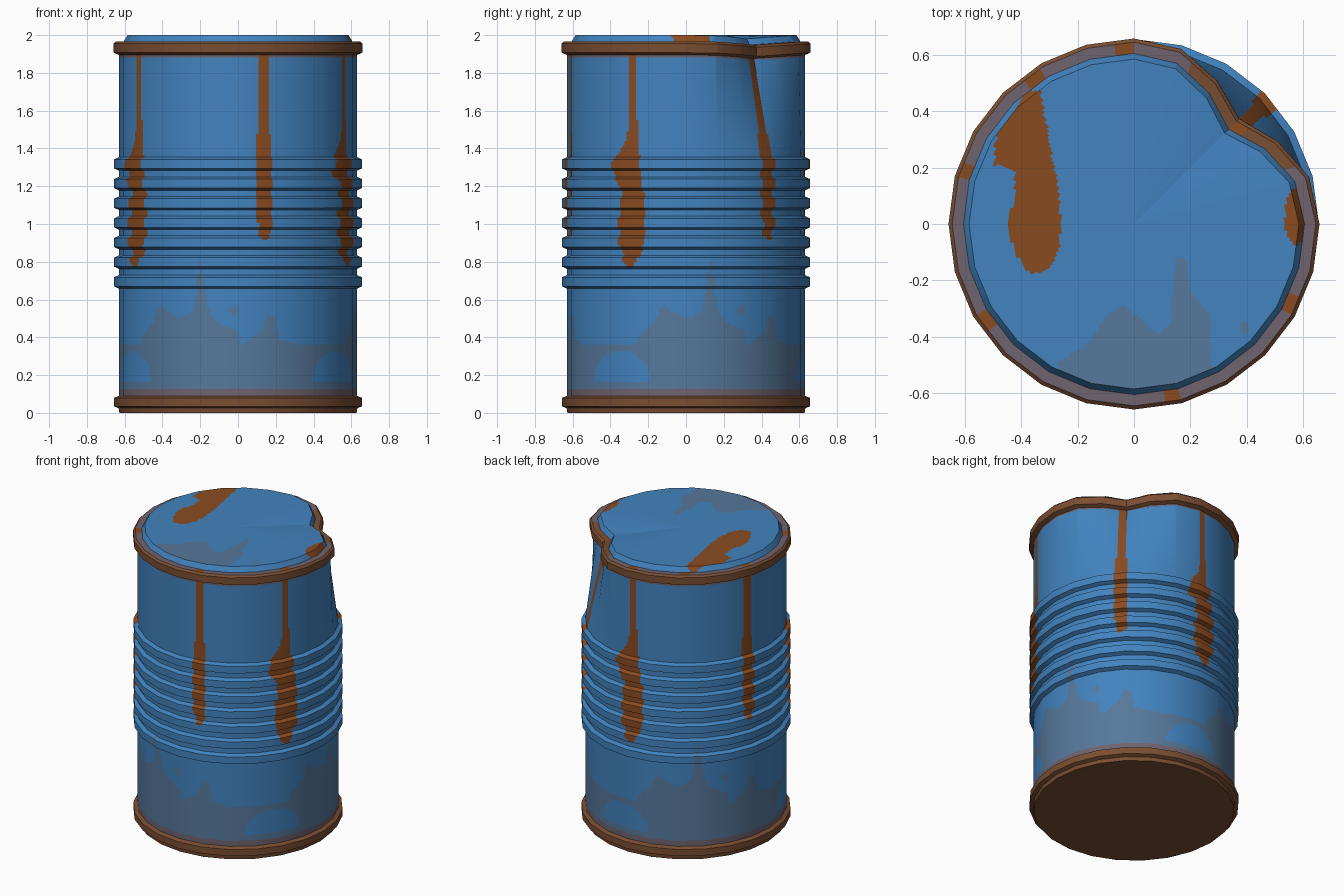
import bpy, math
from mathutils import Vector, Matrix

if "Cube" in bpy.data.objects:
    bpy.data.objects.remove(bpy.data.objects["Cube"])

SIDES, SUB = 24, 12
N = SIDES * SUB


def material(name, rgb):
    m = bpy.data.materials.new(name)
    m.diffuse_color = [((c / 255 + 0.055) / 1.055) ** 2.4 for c in rgb] + [1]
    m.use_nodes = True
    m.node_tree.nodes["Principled BSDF"].inputs["Base Color"].default_value = m.diffuse_color
    return m


MATS = [material("blue paint", (66, 131, 191)), material("rust streak", (138, 75, 33)),
        material("rim brown", (122, 78, 50)), material("worn grey blue", (86, 120, 155)),
        material("worn purple", (112, 99, 110))]
BLUE, RUST, BROWN, GREY, PURPLE = range(5)

# Dent in the upper back right edge: depth at each corner of the 24-gon
DENT = {1: 0.015, 2: 0.07, 3: 0.13, 4: 0.07, 5: 0.015}


def corner(k, r, z):
    k %= SIDES
    h = min(max((z - 1.36) / 0.55, 0), 1) * min(1, r / 0.585)
    d = DENT.get(k, 0) * h
    a = math.tau * k / SIDES
    dip = 0.15 * d if z > 1.88 else 0
    return Vector(((r - d) * math.cos(a), (r - d) * math.sin(a), z - dip))


def surface(j, r, z):
    k, t = divmod(j, SUB)
    return corner(k, r, z).lerp(corner(k + 1, r, z), t / SUB)


def refine(profile, step):
    out = [profile[0]]
    for (r0, z0), (r1, z1) in zip(profile, profile[1:]):
        n = max(1, math.ceil(math.hypot(r1 - r0, z1 - z0) / step - 0.01))
        out += [(r0 + (r1 - r0) * i / n, z0 + (z1 - z0) * i / n) for i in range(1, n + 1)]
    return out


def revolve(name, profile, step, rule, cap_bottom=False, cap_top=False):
    """Turn a profile into a 24-sided shell, coloured face by face by a rule."""
    prof = refine(profile, step)
    verts = [surface(j, r, z) for r, z in prof for j in range(N)]
    faces, mats, rot = [], [], []
    for i in range(len(prof) - 1):
        for j in range(N):
            a, b = i * N + j, i * N + (j + 1) % N
            faces.append((a, b, b + N, a + N))
            c = (verts[a] + verts[b] + verts[a + N] + verts[b + N]) / 4
            rm = (prof[i][0] + prof[i + 1][0]) / 2
            zm = (prof[i][1] + prof[i + 1][1]) / 2
            mats.append(rule((j + 0.5) * 360 / N, rm, zm, c.x, c.y))
            s = j % SUB
            t0, t1 = (s / SUB - 0.5), ((s + 1) / SUB - 0.5)
            rot.append((t0, t1, t1, t0))
    if cap_bottom:
        faces.append(tuple(reversed(range(N))))
    if cap_top:
        faces.append(tuple(range((len(prof) - 1) * N, len(prof) * N)))
    for _ in range(cap_bottom + cap_top):
        mats.append(rule(0, 0, prof[0][1], 0, 0))
        rot.append((0,) * N)
    me = bpy.data.meshes.new(name)
    me.from_pydata(verts, [], faces)
    for m in MATS:
        me.materials.append(m)
    me.polygons.foreach_set("material_index", mats)
    me.polygons.foreach_set("use_smooth", [True] * len(faces))
    me.update()
    # Round shading across the 24 flat sides
    normals = []
    for p in me.polygons:
        n = p.normal.copy()
        for t in rot[p.index]:
            normals.append(Matrix.Rotation(t * math.tau / SIDES, 3, 'Z') @ n)
    me.normals_split_custom_set(normals)
    ob = bpy.data.objects.new(name, me)
    bpy.context.collection.objects.link(ob)
    return ob


def sample(table, x):
    """Linear lookup in rows sorted by rising first value."""
    for p, q in zip(table, table[1:]):
        if p[0] <= x <= q[0]:
            t = (x - p[0]) / (q[0] - p[0])
            return [u + (v - u) * t for u, v in zip(p[1:], q[1:])]
    return None


def inside(table, along, across):
    s = sample(table, along)
    return s is not None and s[0] <= across <= s[1]


# Stain outlines: streaks as (height, low angle, high angle), repeated every 120 degrees
STREAK_WIDE = [(0.77, -28, -26), (0.8, -30.7, -24), (0.9, -33.4, -20.4), (1.0, -34, -19.4),
               (1.1, -32.8, -19.9), (1.2, -32.8, -21), (1.23, -35, -21.4), (1.28, -38, -22.4),
               (1.35, -36.3, -23), (1.46, -29.5, -24), (1.6, -28.9, -24.6), (1.9, -29.2, -24.4)]
STREAK_THIN = [(0.91, 42, 43.5), (0.95, 39.8, 45.8), (1.05, 39, 46.2), (1.2, 38.6, 46.4),
               (1.4, 39.3, 45.7), (1.7, 39.6, 45.4), (1.9, 39.4, 45.6)]
WORN_EDGE = [(-60, .36), (-25, .36), (-23, .42), (-15.3, .48), (-12.9, .55), (-10.4, .57),
             (-7, .54), (-.5, .5), (6.5, .53), (9, .6), (10.4, .72), (11.7, .83), (13.3, .7),
             (15.3, .55), (18.8, .49), (24, .46), (29.5, .44), (31, .35), (35, .38),
             (41, .43), (44.5, .52), (48, .5), (50.5, .39), (60, .36)]
LID_RUST = [(-.175, -.37, -.33), (-.14, -.4, -.285), (-.08, -.43, -.265), (0, -.445, -.26),
            (.1, -.425, -.265), (.19, -.42, -.28), (.21, -.495, -.285), (.28, -.495, -.3),
            (.33, -.48, -.305), (.42, -.41, -.325), (.47, -.385, -.33)]
LID_WORN = [(-.28, -.6), (-.27, -.49), (-.16, -.42), (-.1, -.33), (-.04, -.29), (.03, -.34),
            (.08, -.39), (.13, -.36), (.14, -.2), (.15, -.12), (.18, -.12), (.2, -.24),
            (.25, -.3), (.27, -.33), (.235, -.36)][:-1] + [(.275, -.46), (.28, -.6)]


def repeat(deg):
    return (deg + 60) % 120 - 60


def body_rule(deg, r, z, x, y):
    a = repeat(deg)
    if inside(STREAK_WIDE, z, a) or inside(STREAK_THIN, z, a):
        return RUST
    if z < 0.13 or z > 1.882:
        return PURPLE
    u = (a + 34) / 17
    if abs(u) < 1 and 0.16 < z < 0.16 + 0.17 * math.sqrt(1 - u * u):
        return BLUE
    if math.hypot((a - 27.8) * 0.011, z - 0.54) < 0.026:
        return GREY
    return GREY if z < sample(WORN_EDGE, a)[0] else BLUE


def rim_rule(deg, r, z, x, y):
    if z < 1.966:
        return BROWN
    a = repeat(deg)
    if abs(a - 42.5) < 3 or abs(a + 27) < 3 or abs(deg - 124) < 3:
        return RUST
    return BROWN if 20 < deg < 70 else PURPLE


def lid_rule(deg, r, z, x, y):
    if inside(LID_RUST, y, x) or math.hypot((x - .575) / .04, (y - .025) / .1) < 1:
        return RUST
    edge = sample(LID_WORN, x)
    if r < 0.585 and (edge and y < edge[0] or math.hypot(x - .39, y + .37) < .02):
        return GREY
    return BLUE


# Body with seven ribs
body = [(0.63, 0.09)]
for i in range(7):
    zc = 0.694 + 0.104 * i
    body += [(0.63, zc - 0.036), (0.656, zc - 0.024), (0.656, zc + 0.024), (0.63, zc + 0.036)]
body.append((0.63, 1.895))
revolve("drum_body", body, 0.0125, body_rule)

# Bottom rim with closed base
revolve("bottom_rim", [(0.628, 0), (0.632, 0.025), (0.656, 0.035), (0.656, 0.08), (0.63, 0.09)],
        1, lambda *a: BROWN, cap_bottom=True)

# Top rim with worn upper face
revolve("top_rim", [(0.63, 1.895), (0.658, 1.907), (0.658, 1.955), (0.645, 1.967), (0.605, 1.967)],
        1, rim_rule)

# Raised lid
revolve("lid", [(0.605, 1.967), (0.585, 2.0), (0.01, 2.0)], 0.0125, lid_rule, cap_top=True)
